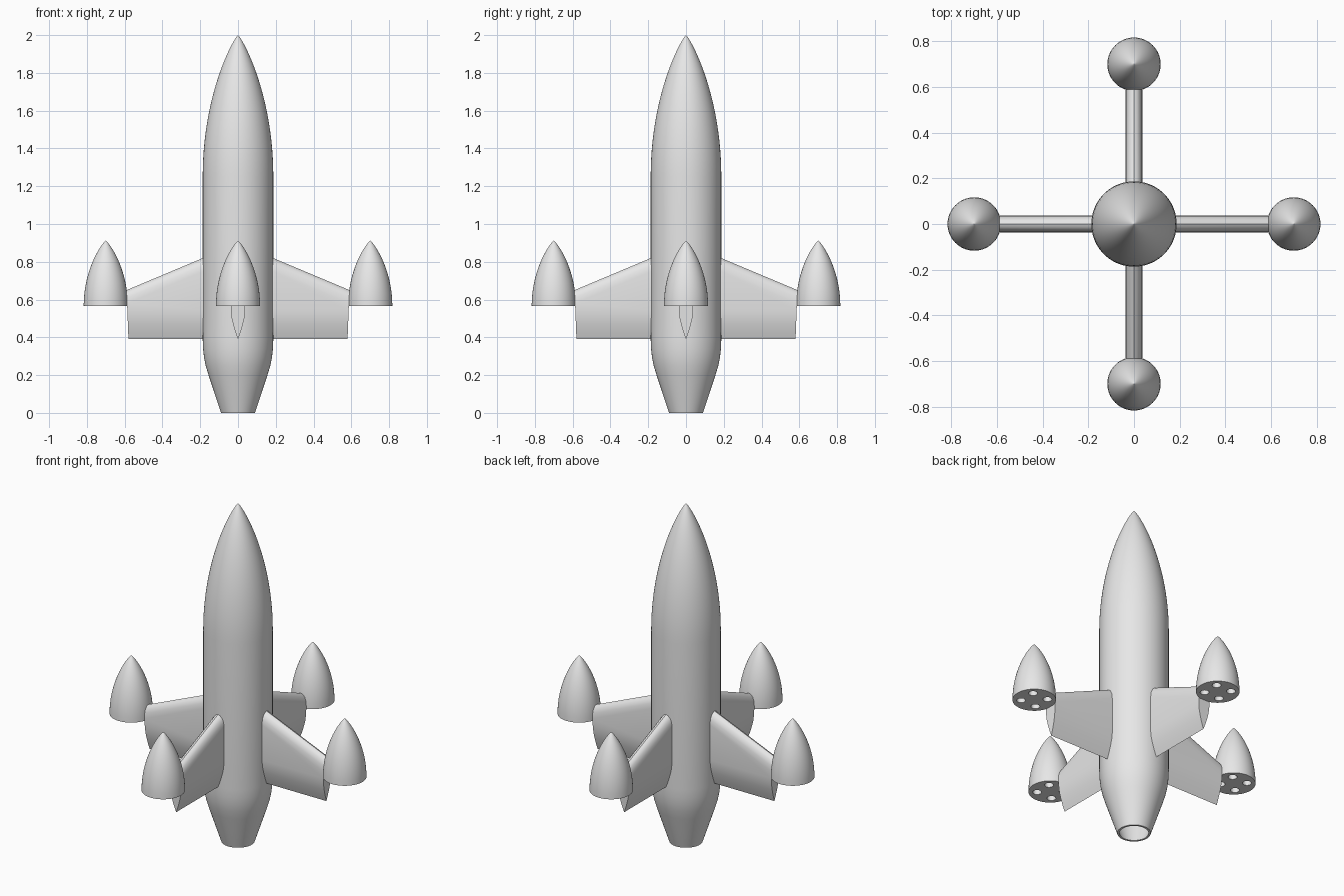
import bpy, bmesh, math
from mathutils import Matrix, Vector

cube = bpy.data.objects.get("Cube")
if cube:
    bpy.data.objects.remove(cube, do_unlink=True)

grey = bpy.data.materials.new("light grey")
grey.use_nodes = True
grey.diffuse_color = (0.8, 0.8, 0.8, 1)
grey.node_tree.nodes["Principled BSDF"].inputs["Base Color"].default_value = (0.8, 0.8, 0.8, 1)


def add_object(name, bm):
    """Turn a bmesh into a grey object."""
    bmesh.ops.remove_doubles(bm, verts=bm.verts, dist=1e-5)
    bmesh.ops.recalc_face_normals(bm, faces=bm.faces)
    mesh = bpy.data.meshes.new(name)
    bm.to_mesh(mesh)
    bm.free()
    mesh.materials.append(grey)
    obj = bpy.data.objects.new(name, mesh)
    bpy.context.collection.objects.link(obj)
    return obj


def smooth(obj, degrees=32):
    bpy.ops.object.select_all(action='DESELECT')
    obj.select_set(True)
    bpy.context.view_layer.objects.active = obj
    bpy.ops.object.shade_smooth_by_angle(angle=math.radians(degrees))


def lathe(profile, steps=72):
    """Spin a (radius, height) profile around z."""
    bm = bmesh.new()
    verts = [bm.verts.new((r, 0, z)) for r, z in profile]
    edges = [bm.edges.new(pair) for pair in zip(verts, verts[1:])]
    bmesh.ops.spin(bm, geom=verts + edges, axis=(0, 0, 1), cent=(0, 0, 0),
                   angle=math.tau, steps=steps, use_merge=False)
    return bm


def nose(radius, base, tip, count=24):
    """Pointed nose profile from its base to its tip."""
    points = []
    for i in range(count + 1):
        t = math.sin(i / count * math.pi / 2)
        points.append((radius * max(0, 1 - t * t) ** 0.85, base + (tip - base) * t))
    return points


# Hull: hollow shell with a tapered, open tail
WALL = 0.012
tail = [(0.09, 0), (0.156, 0.2), (0.171, 0.25), (0.18, 0.295), (0.185, 0.34), (0.187, 0.39)]
outer = tail + nose(0.187, 1.25, 2.0)
inner = [(r - WALL, z) for r, z in tail] + nose(0.187 - WALL, 1.25, 2.0 - 2 * WALL)
smooth(add_object("hull", lathe(inner[::-1] + outer)))

# Fin cross-section: (half thickness, height above trailing edge or below leading edge)
HALF, BOTTOM = 0.037, 0.39
rear = [(0, 0), (0.013, 0.035), (0.025, 0.075), (0.033, 0.11), (HALF, 0.15)]
front = [(HALF, 0.07), (0.034, 0.04), (0.025, 0.017), (0.013, 0.005), (0, 0)]


def fin_section(x_low, x_high, top):
    side = [(w, BOTTOM + h) for w, h in rear] + [(w, top - h) for w, h in front]
    loop = side + [(-w, z) for w, z in side[-2:0:-1]]
    return [(x_low + (x_high - x_low) * (z - BOTTOM) / (top - BOTTOM), w, z) for w, z in loop]


def make_fin(turn):
    bm = bmesh.new()
    root = [bm.verts.new(p) for p in fin_section(0.178, 0.178, 0.823)]
    tip = [bm.verts.new(p) for p in fin_section(0.58, 0.59, 0.65)]
    n = len(root)
    for i in range(n):
        j = (i + 1) % n
        bm.faces.new((root[i], root[j], tip[j], tip[i]))
    bm.faces.new(root)
    bm.faces.new(tip)
    bm.transform(turn)
    return bm


# Pod: pointed solid with four round nozzle holes in its base
POD_Z, POD_R, POD_X = 0.567, 0.117, 0.7


def make_pod(name, centre):
    bm = lathe([(0, POD_Z)] + nose(POD_R, POD_Z, 0.912, 18), 56)
    bmesh.ops.translate(bm, verts=bm.verts, vec=centre)
    pod = add_object(name, bm)
    holes = bmesh.new()
    for k in range(4):
        offset = Matrix.Rotation(math.radians(45 + 90 * k), 3, 'Z') @ Vector((0.071, 0, POD_Z))
        bmesh.ops.create_cone(holes, cap_ends=True, segments=24, radius1=0.024, radius2=0.024,
                              depth=0.2, matrix=Matrix.Translation(centre + offset))
    cutter = add_object("hole_cutter", holes)
    cutter.hide_render = True
    cut = pod.modifiers.new("nozzle holes", 'BOOLEAN')
    cut.operation, cut.solver, cut.object = 'DIFFERENCE', 'EXACT', cutter
    bpy.context.view_layer.update()
    evaluated = pod.evaluated_get(bpy.context.evaluated_depsgraph_get())
    result = bpy.data.meshes.new_from_object(evaluated)
    pod.modifiers.clear()
    pod.data = result
    bpy.data.objects.remove(cutter, do_unlink=True)
    smooth(pod)


# Four fins, each carrying a pod at its tip
for index, side in enumerate(("left", "back", "right", "front")):
    turn = Matrix.Rotation(index * math.pi / 2, 4, 'Z')
    smooth(add_object(side + "_fin", make_fin(turn)))
    make_pod(side + "_pod", turn @ Vector((POD_X, 0, 0)))
